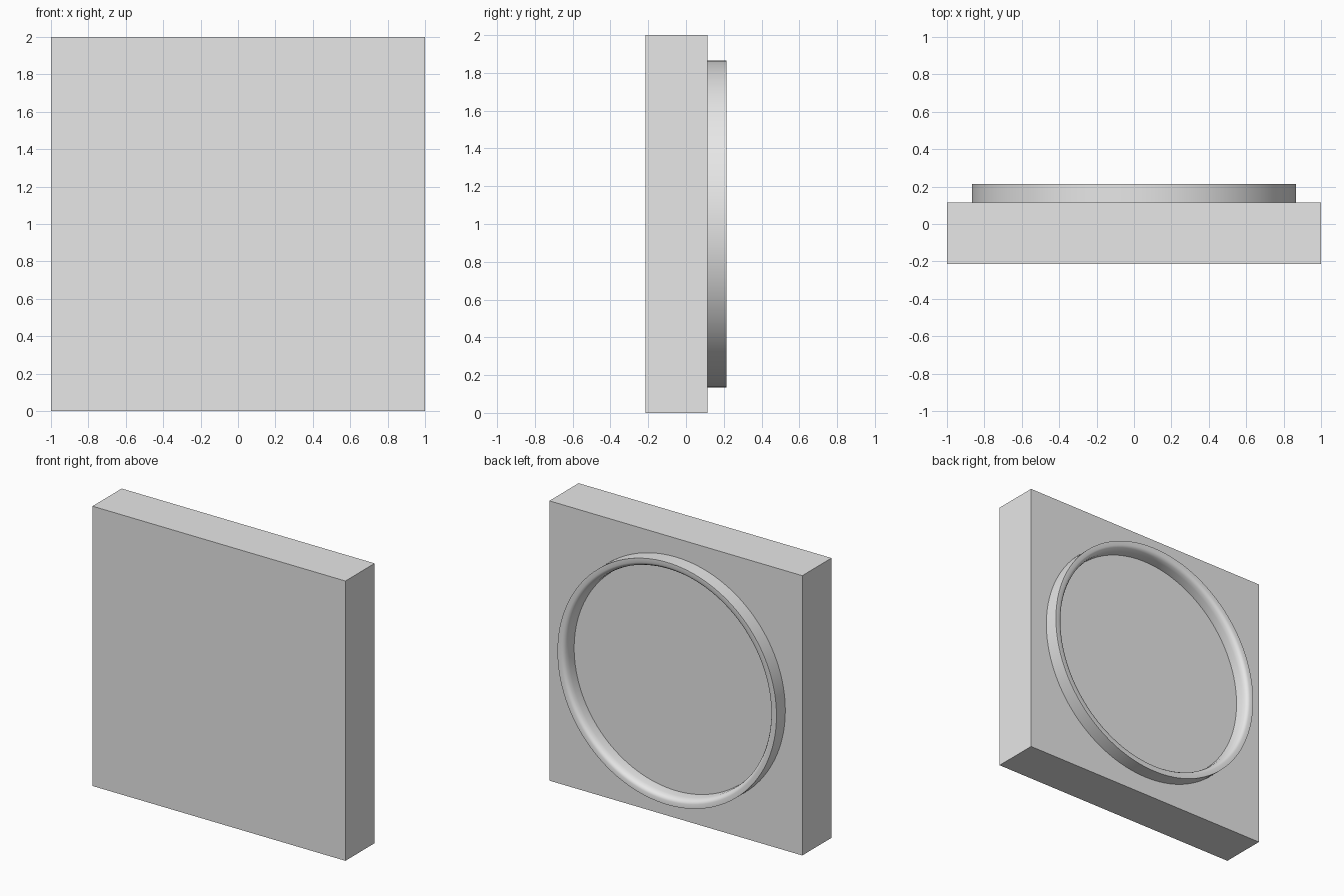
import bpy, bmesh, math

cube = bpy.data.objects.get("Cube")
if cube:
    bpy.data.objects.remove(cube, do_unlink=True)

GREY = (0.8, 0.8, 0.8, 1.0)
mat = bpy.data.materials.new("light grey")
mat.use_nodes = True
mat.diffuse_color = GREY
mat.node_tree.nodes["Principled BSDF"].inputs["Base Color"].default_value = GREY

FRONT, BACK, RIM = -0.215, 0.115, 0.215
SEGMENTS = 128


def add_object(name, bm):
    bmesh.ops.recalc_face_normals(bm, faces=bm.faces)
    mesh = bpy.data.meshes.new(name)
    bm.to_mesh(mesh)
    bm.free()
    mesh.materials.append(mat)
    obj = bpy.data.objects.new(name, mesh)
    bpy.context.collection.objects.link(obj)
    return obj


# Square slab
bm = bmesh.new()
bmesh.ops.create_cube(bm, size=1)
bmesh.ops.scale(bm, vec=(2, BACK - FRONT, 2), verts=bm.verts)
bmesh.ops.translate(bm, vec=(0, (BACK + FRONT) / 2, 1), verts=bm.verts)
add_object("slab", bm)

# Raised ring on the back: (radius, y) profile with a rounded inner lip
profile = [(0.866, BACK), (0.866, RIM), (0.836, RIM), (0.822, RIM - 0.006),
           (0.812, RIM - 0.02), (0.806, RIM - 0.045), (0.804, BACK)]
bm = bmesh.new()
rings = []
for i in range(SEGMENTS):
    a = 2 * math.pi * i / SEGMENTS
    rings.append([bm.verts.new((r * math.cos(a), y, 1 + r * math.sin(a)))
                  for r, y in profile])
for i, ring in enumerate(rings):
    nxt = rings[(i + 1) % SEGMENTS]
    for j in range(len(profile) - 1):
        bm.faces.new((ring[j], ring[j + 1], nxt[j + 1], nxt[j]))
ring_obj = add_object("back_ring", bm)

# Smooth the ring, keeping its outer edge sharp
bpy.ops.object.select_all(action="DESELECT")
ring_obj.select_set(True)
bpy.context.view_layer.objects.active = ring_obj
bpy.ops.object.shade_smooth_by_angle(angle=math.radians(40))
